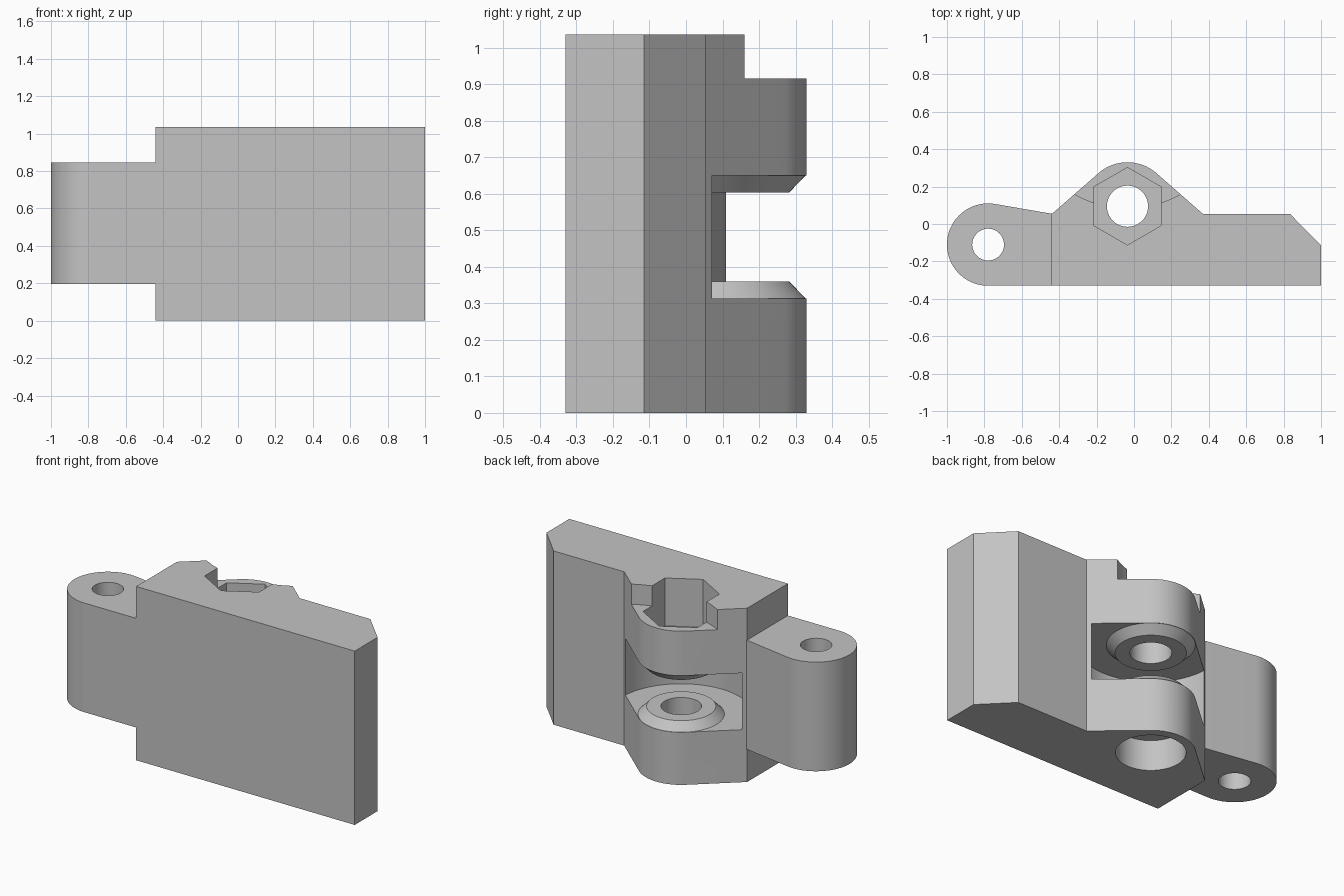
import bpy, bmesh
from math import sin, cos, radians, pi
from mathutils import Matrix, Vector

cube = bpy.data.objects.get("Cube")
if cube:
    bpy.data.objects.remove(cube, do_unlink=True)

grey = bpy.data.materials.new("plain grey")
grey.use_nodes = True
color = (0.55, 0.55, 0.55, 1)
grey.diffuse_color = color
grey.node_tree.nodes["Principled BSDF"].inputs["Base Color"].default_value = color

HEIGHT = 1.035
PIVOT = (-0.035, 0.095)   # hinge bolt axis
PIN = (-0.78, -0.11)      # knuckle pin axis


def arc(center, radius, start, end, steps=32):
    """Points on an arc, angles in degrees."""
    angles = [radians(start + (end - start) * i / steps) for i in range(steps + 1)]
    return [(center[0] + radius * cos(a), center[1] + radius * sin(a)) for a in angles]


def circle(center, radius, sides=64, turn=0):
    return arc(center, radius, turn, turn + 360, sides)[:-1]


def finish(name, bm):
    bmesh.ops.recalc_face_normals(bm, faces=bm.faces)
    mesh = bpy.data.meshes.new(name)
    bm.to_mesh(mesh)
    bm.free()
    mesh.materials.append(grey)
    obj = bpy.data.objects.new(name, mesh)
    bpy.context.collection.objects.link(obj)
    return obj


def prism(name, outline, low, high, along_y=False):
    """Extrude an outline along z, or an x-z outline along y."""
    bm = bmesh.new()
    face = bm.faces.new([bm.verts.new((x, y, low)) for x, y in outline])
    moved = bmesh.ops.extrude_face_region(bm, geom=[face])["geom"]
    verts = [v for v in moved if isinstance(v, bmesh.types.BMVert)]
    bmesh.ops.translate(bm, verts=verts, vec=(0, 0, high - low))
    if along_y:
        for v in bm.verts:
            v.co = Vector((v.co.x, v.co.z, v.co.y))
    return finish(name, bm)


def lathe(name, profile, center):
    """Spin a radius-height profile about a vertical axis."""
    bm = bmesh.new()
    verts = [bm.verts.new((r, 0, z)) for r, z in profile]
    edges = [bm.edges.new(pair) for pair in zip(verts, verts[1:])]
    bmesh.ops.spin(bm, geom=verts + edges, axis=(0, 0, 1), cent=(0, 0, 0),
                   angle=2 * pi, steps=96, use_duplicate=False)
    bmesh.ops.remove_doubles(bm, verts=bm.verts, dist=0.0001)
    bmesh.ops.transform(bm, matrix=Matrix.Translation((*center, 0)), verts=bm.verts)
    return finish(name, bm)


def combine(target, tool, operation="DIFFERENCE"):
    tool.hide_render = True
    mod = target.modifiers.new(operation.lower(), "BOOLEAN")
    mod.operation = operation
    mod.solver = "EXACT"
    mod.object = tool
    bpy.context.view_layer.objects.active = target
    bpy.ops.object.modifier_apply(modifier=mod.name)
    bpy.data.objects.remove(tool, do_unlink=True)


# Chamfered plate with rounded hinge hump
outline = [(-0.44, -0.33), (1, -0.33), (1, -0.115), (0.835, 0.053), (0.37, 0.053)]
outline += arc(PIVOT, 0.235, 48.5, 131.5) + [(-0.44, 0.053)]
body = prism("hinge_bracket", outline, 0, HEIGHT)

# Side knuckle, tapering into the plate
outline = arc(PIN, 0.22, 80.3, 270, 48) + [(-0.4, -0.33), (-0.4, 0.048)]
combine(body, prism("knuckle", outline, 0.195, 0.845), "UNION")
combine(body, prism("pin_hole", circle(PIN, 0.085), 0.1, 0.95))

# Round clearance slot that leaves two conical bosses facing each other
profile = [(0, 0.36), (0.187, 0.36), (0.233, 0.313), (0.385, 0.313),
           (0.385, 0.65), (0.233, 0.65), (0.187, 0.603), (0, 0.603)]
combine(body, lathe("hinge_slot", profile, PIVOT))

# Curved step on top of the hump
step = circle((PIVOT[0], 0.66), 0.575, 128)
combine(body, prism("top_step", step, 0.915, HEIGHT + 0.1))

# Bolt hole, hexagonal nut pocket and round bolt-head pocket
combine(body, prism("bolt_hole", circle(PIVOT, 0.11), -0.1, HEIGHT + 0.1))
combine(body, prism("nut_pocket", circle(PIVOT, 0.207, 6, 30), 0.75, HEIGHT + 0.1))
combine(body, prism("head_pocket", circle(PIVOT, 0.185), -0.1, 0.18))

# Two elongated mounting holes
for z in (0.185, 0.855):
    oblong = arc((0.78, z), 0.11, -90, 90) + arc((0.685, z), 0.11, 90, 270)
    combine(body, prism("mounting_hole", oblong, -0.5, 0.5, along_y=True))

# Smooth the round walls and keep the edges crisp
bpy.ops.object.select_all(action="DESELECT")
body.select_set(True)
bpy.context.view_layer.objects.active = body
bpy.ops.object.shade_smooth_by_angle(angle=radians(25))
